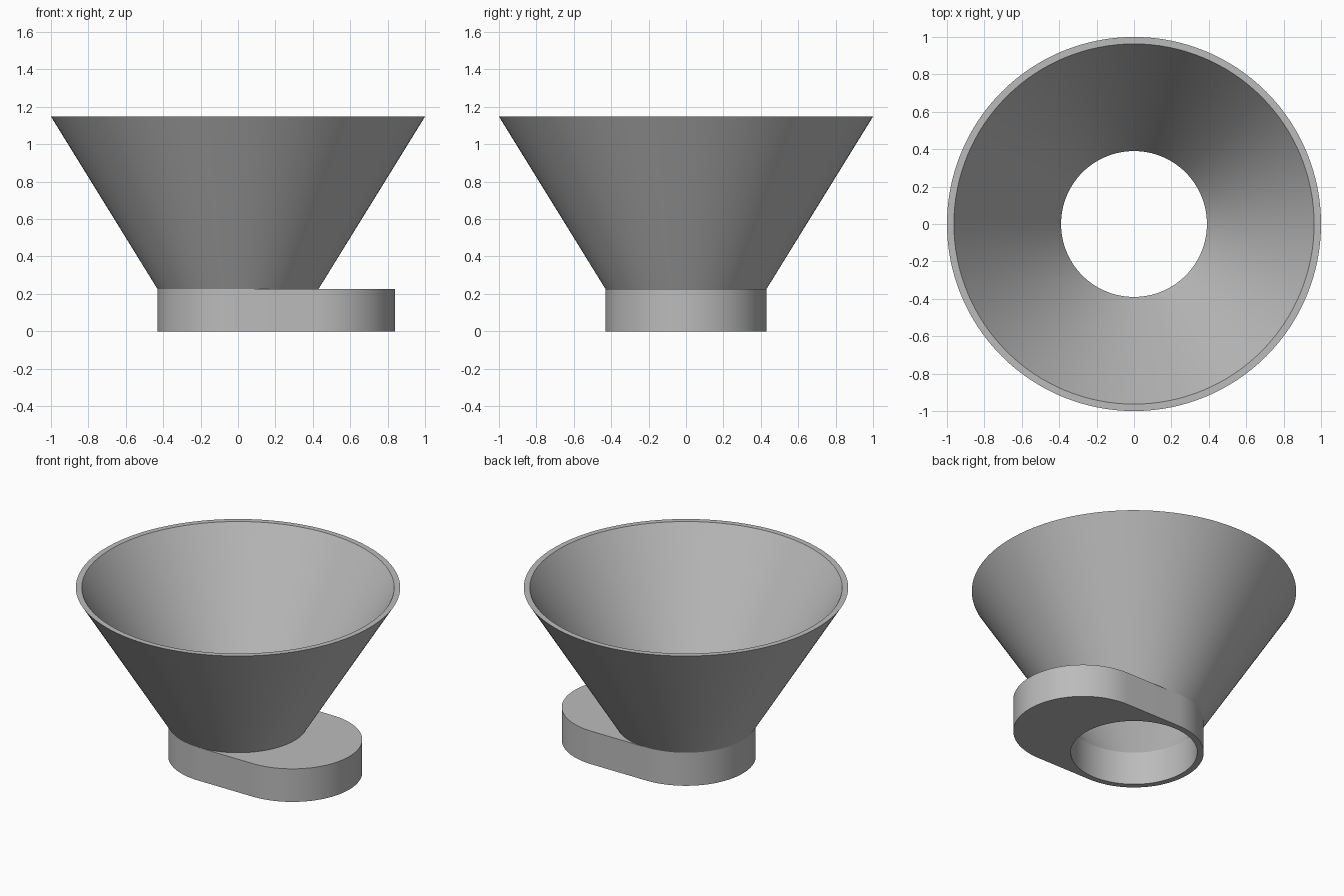
import bpy, bmesh, math

cube = bpy.data.objects.get("Cube")
if cube:
    bpy.data.objects.remove(cube)

HALF = 64              # segments in each half circle
BASE_TOP = 0.225
TOP = 1.148
OUTER, INNER = 0.43, 0.39

grey = bpy.data.materials.new("plain grey")
grey.use_nodes = True
colour = (0.5, 0.5, 0.5, 1)
grey.diffuse_color = colour
grey.node_tree.nodes["Principled BSDF"].inputs["Base Color"].default_value = colour


def hollow_solid(name, sections):
    """Loft closed loops of (radius, z, stretch), the stretch moving the +x half."""
    bm = bmesh.new()
    loops = []
    for radius, z, stretch in sections:
        loop = []
        for start, shift in ((-math.pi / 2, stretch), (math.pi / 2, 0)):
            for i in range(HALF + 1):
                a = start + math.pi * i / HALF
                loop.append(bm.verts.new((shift + radius * math.cos(a), radius * math.sin(a), z)))
        loops.append(loop)
    for k, lower in enumerate(loops):
        upper = loops[(k + 1) % len(loops)]
        for i in range(len(lower)):
            j = (i + 1) % len(lower)
            bm.faces.new((lower[i], lower[j], upper[j], upper[i]))
    # Weld the doubled seam points where a loop is a plain circle
    bmesh.ops.remove_doubles(bm, verts=bm.verts[:], dist=0.0001)
    bmesh.ops.recalc_face_normals(bm, faces=bm.faces[:])
    mesh = bpy.data.meshes.new(name)
    bm.to_mesh(mesh)
    bm.free()
    mesh.materials.append(grey)
    obj = bpy.data.objects.new(name, mesh)
    bpy.context.collection.objects.link(obj)
    bpy.ops.object.select_all(action="DESELECT")
    obj.select_set(True)
    bpy.context.view_layer.objects.active = obj
    bpy.ops.object.shade_smooth_by_angle(angle=math.radians(25))
    return obj


# Base collar with a rounded tab towards +x and a round hole
TAB = 0.41
hollow_solid("base_collar", [(OUTER, 0, TAB), (OUTER, BASE_TOP, TAB),
                             (INNER, BASE_TOP, 0), (INNER, 0, 0)])

# Conical funnel with a flat rim
hollow_solid("funnel", [(OUTER, BASE_TOP, 0), (1, TOP, 0),
                        (0.963, TOP, 0), (INNER, BASE_TOP, 0)])
